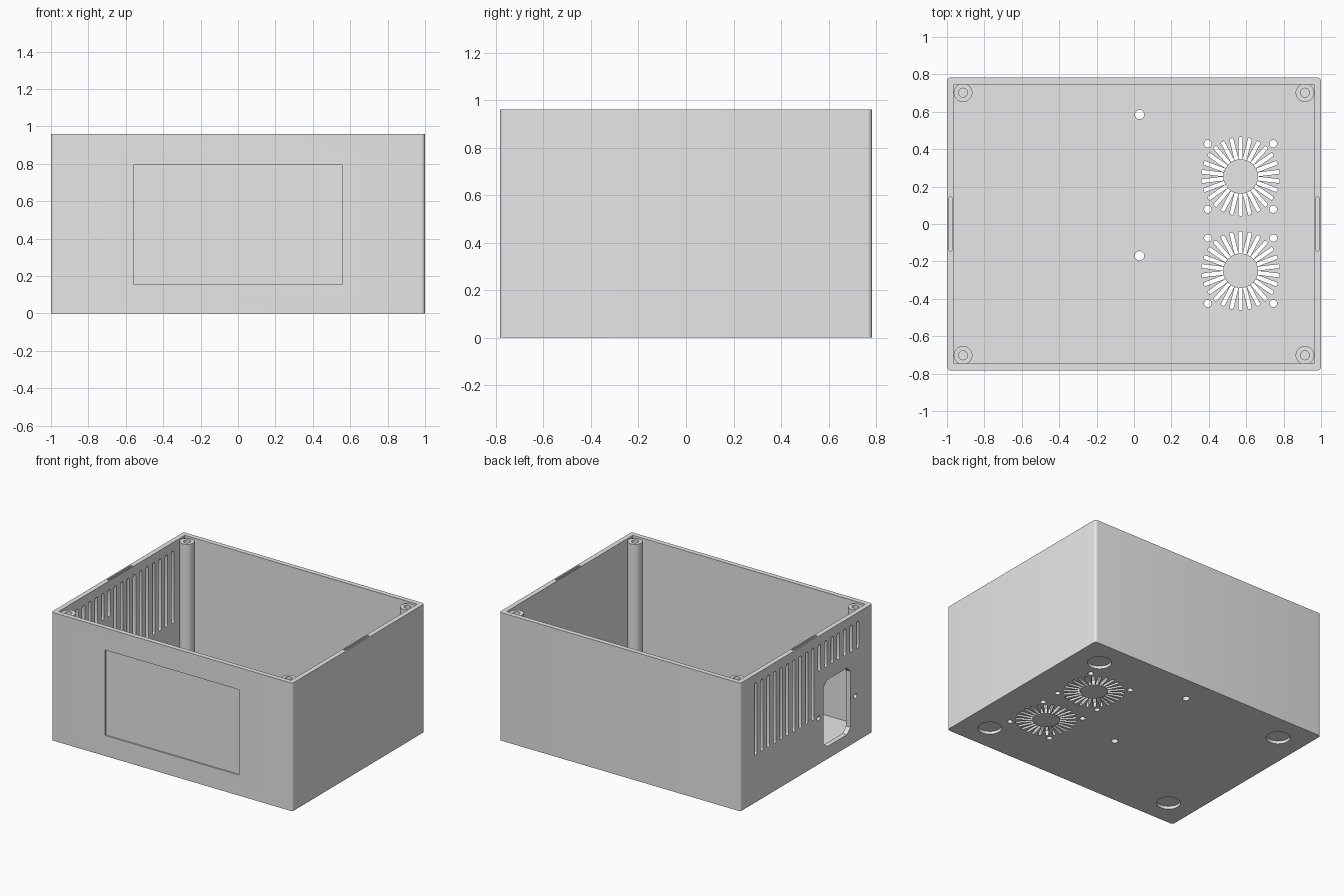
import bpy, bmesh, math
from mathutils import Matrix, Vector

cube = bpy.data.objects.get("Cube")
if cube:
    bpy.data.objects.remove(cube, do_unlink=True)

W, D, H = 1.0, 0.783, 0.96      # half width, half depth, height
WALL, FLOOR = 0.036, 0.04

grey = bpy.data.materials.new("plain grey")
grey.use_nodes = True
grey.diffuse_color = (0.8, 0.8, 0.8, 1)
grey.node_tree.nodes["Principled BSDF"].inputs["Base Color"].default_value = (0.8, 0.8, 0.8, 1)


def outline(w, d, r, seg=6):
    """Rounded rectangle centred on the origin."""
    pts = []
    for k, (sx, sy) in enumerate([(1, 1), (-1, 1), (-1, -1), (1, -1)]):
        for i in range(seg + 1):
            a = (k + i / seg) * math.pi / 2
            pts.append((sx * (w / 2 - r) + r * math.cos(a), sy * (d / 2 - r) + r * math.sin(a)))
    return pts


def circle(r, n=32):
    return [(r * math.cos(2 * math.pi * i / n), r * math.sin(2 * math.pi * i / n)) for i in range(n)]


def prism(bm, pts, z0, z1, place=Matrix()):
    """Extrude a flat outline from z0 to z1, then place it."""
    n = len(pts)
    lo = [bm.verts.new(place @ Vector((x, y, z0))) for x, y in pts]
    hi = [bm.verts.new(place @ Vector((x, y, z1))) for x, y in pts]
    bm.faces.new(lo[::-1])
    bm.faces.new(hi)
    for i in range(n):
        j = (i + 1) % n
        bm.faces.new((lo[i], lo[j], hi[j], hi[i]))


def at(x, y, z=0):
    return Matrix.Translation((x, y, z))


def finish(bm, name):
    bmesh.ops.remove_doubles(bm, verts=bm.verts, dist=1e-5)
    bmesh.ops.recalc_face_normals(bm, faces=bm.faces)
    mesh = bpy.data.meshes.new(name)
    bm.to_mesh(mesh)
    bm.free()
    mesh.materials.append(grey)
    ob = bpy.data.objects.new(name, mesh)
    bpy.context.collection.objects.link(ob)
    return ob


def boolean(target, bm, operation):
    """Apply one boolean with a temporary helper object."""
    tool = finish(bm, "helper")
    tool.hide_render = True
    mod = target.modifiers.new("cut", 'BOOLEAN')
    mod.operation, mod.object, mod.solver = operation, tool, 'EXACT'
    bpy.context.view_layer.objects.active = target
    bpy.ops.object.modifier_apply(modifier=mod.name)
    bpy.data.objects.remove(tool, do_unlink=True)


CORNERS = [(sx, sy) for sx in (-1, 1) for sy in (-1, 1)]

# Outer shell and cavity
bm = bmesh.new()
prism(bm, outline(2 * W, 2 * D, 0.02), 0, H)
case = finish(bm, "enclosure_case")
bm = bmesh.new()
prism(bm, outline(2 * (W - WALL), 2 * (D - WALL), 0.004, 2), FLOOR, H + 0.1)
boolean(case, bm, 'DIFFERENCE')

# Screw posts in the corners
bm = bmesh.new()
for sx, sy in CORNERS:
    prism(bm, circle(0.05), FLOOR - 0.01, 0.945, at(sx * 0.914, sy * 0.702))
boolean(case, bm, 'UNION')

cuts = bmesh.new()
# Screw holes in the posts and foot recesses under the floor
for sx, sy in CORNERS:
    prism(cuts, circle(0.024), 0.7, H + 0.1, at(sx * 0.914, sy * 0.702))
    prism(cuts, circle(0.082, 40), -0.1, 0.022, at(sx * 0.793, sy * 0.58))

# Latch grooves in the rim
for sx in (-1, 1):
    prism(cuts, outline(0.016, 0.29, 0.0078, 4), H - 0.04, H + 0.1, at(sx * 0.981, 0))

# Board mounting holes in the floor
for y in (0.585, -0.17):
    prism(cuts, circle(0.025), -0.1, 0.1, at(0.03, y))

# Fan grilles with their screw holes
SPOKES = 26
for cy in (0.254, -0.25):
    for i in range(SPOKES):
        turn = Matrix.Rotation(2 * math.pi * i / SPOKES + math.pi / 2, 4, 'Z')
        prism(cuts, outline(0.118, 0.021, 0.004, 2), -0.1, 0.1,
              at(0.57, cy) @ turn @ at(0.151, 0))
    for sx, sy in CORNERS:
        prism(cuts, circle(0.02, 24), -0.1, 0.1, at(0.57 + sx * 0.175, cy + sy * 0.175))


# Side wall cuts: outline x runs along y, outline y runs up
def side(y, z):
    return Matrix(((0, 0, 1, -W), (1, 0, 0, y), (0, 1, 0, z), (0, 0, 0, 1)))


# Vent slots, shorter above the power inlet
for k in range(17):
    low, high = (0.356 if k < 10 else 0.695), 0.895
    prism(cuts, outline(0.03, high - low, 0.0145, 4), -0.1, 0.1,
          side(0.604 - 0.0755 * k, (low + high) / 2))

# Power inlet and its screw holes
prism(cuts, outline(0.317, 0.5, 0.04, 1), -0.1, 0.1, side(-0.36, 0.343))
for s in (-1, 1):
    prism(cuts, circle(0.018, 24), -0.1, 0.1, side(-0.36 + s * 0.218, 0.345))

# Shallow panel recess in the front wall
front = Matrix(((1, 0, 0, 0), (0, 0, 1, -D), (0, 1, 0, 0.474), (0, 0, 0, 1)))
prism(cuts, [(-0.555, -0.32), (0.555, -0.32), (0.555, 0.32), (-0.555, 0.32)], -0.1, 0.01, front)
boolean(case, cuts, 'DIFFERENCE')

# Smooth round surfaces, sharp edges
bpy.ops.object.select_all(action='DESELECT')
case.select_set(True)
bpy.context.view_layer.objects.active = case
bpy.ops.object.shade_smooth_by_angle(angle=math.radians(30))
